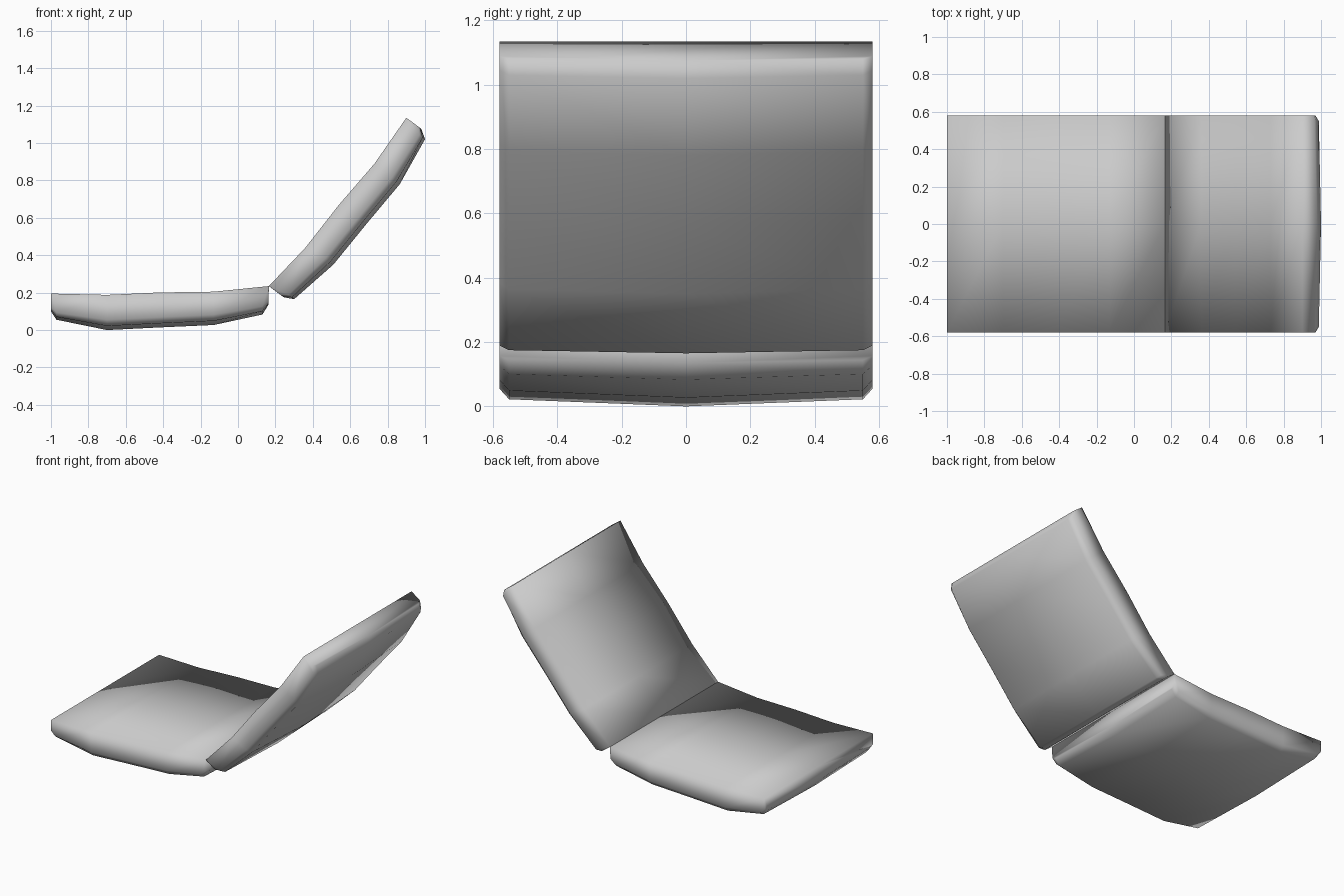
import bpy, bmesh
from mathutils import Vector

if "Cube" in bpy.data.objects:
    bpy.data.objects.remove(bpy.data.objects["Cube"])

HALF_W = 0.58


def cushion(name, stations, up):
    """Loft rings along x/z stations: (upper point, lower point, edge roll size)."""
    bm = bmesh.new()
    n = Vector((up[0], 0, up[1])).normalized()
    rings = []
    for top, low, roll in stations:
        t, b = Vector((top[0], 0, top[1])), Vector((low[0], 0, low[1]))
        side, inner = b + n * 0.055 * roll, b + n * 0.022 * roll
        ring = [(t, -HALF_W), (t, 0), (t, HALF_W), (side, HALF_W),
                (inner, 0.55), (b, 0), (inner, -0.55), (side, -HALF_W)]
        rings.append([bm.verts.new((p.x, y, p.z)) for p, y in ring])
    for a, c in zip(rings, rings[1:]):
        for i in range(8):
            j = (i + 1) % 8
            bm.faces.new((a[i], a[j], c[j], c[i]))
    # end caps, split along the centre line
    for r in (rings[0], rings[-1]):
        bm.faces.new((r[1], r[2], r[3], r[4], r[5]))
        bm.faces.new((r[0], r[1], r[5], r[6], r[7]))
    # end rings share their upper edge
    bmesh.ops.remove_doubles(bm, verts=bm.verts, dist=0.0005)
    bmesh.ops.recalc_face_normals(bm, faces=bm.faces)
    for f in bm.faces:
        f.smooth = True
    me = bpy.data.meshes.new(name)
    bm.to_mesh(me)
    bm.free()
    ob = bpy.data.objects.new(name, me)
    bpy.context.collection.objects.link(ob)
    return ob


# Seat cushion
cushion("seat_cushion", [
    ((-1.00, 0.195), (-1.00, 0.10), 0.4),
    ((-1.00, 0.195), (-0.97, 0.055), 0.7),
    ((-0.70, 0.188), (-0.70, 0.0), 1),
    ((-0.42, 0.201), (-0.42, 0.014), 1),
    ((-0.13, 0.205), (-0.13, 0.027), 1),
    ((0.165, 0.235), (0.13, 0.083), 0.8),
    ((0.165, 0.235), (0.163, 0.135), 0.4),
], (0, 1))

# Back cushion, leaning away from the seat
cushion("back_cushion", [
    ((0.165, 0.235), (0.243, 0.176), 0.4),
    ((0.165, 0.235), (0.30, 0.165), 0.7),
    ((0.36, 0.44), (0.51, 0.35), 1),
    ((0.54, 0.67), (0.685, 0.565), 1),
    ((0.73, 0.89), (0.865, 0.78), 1),
    ((0.90, 1.135), (1.00, 1.02), 0.7),
    ((0.90, 1.135), (0.98, 1.075), 0.4),
], (-0.775, 0.632))
